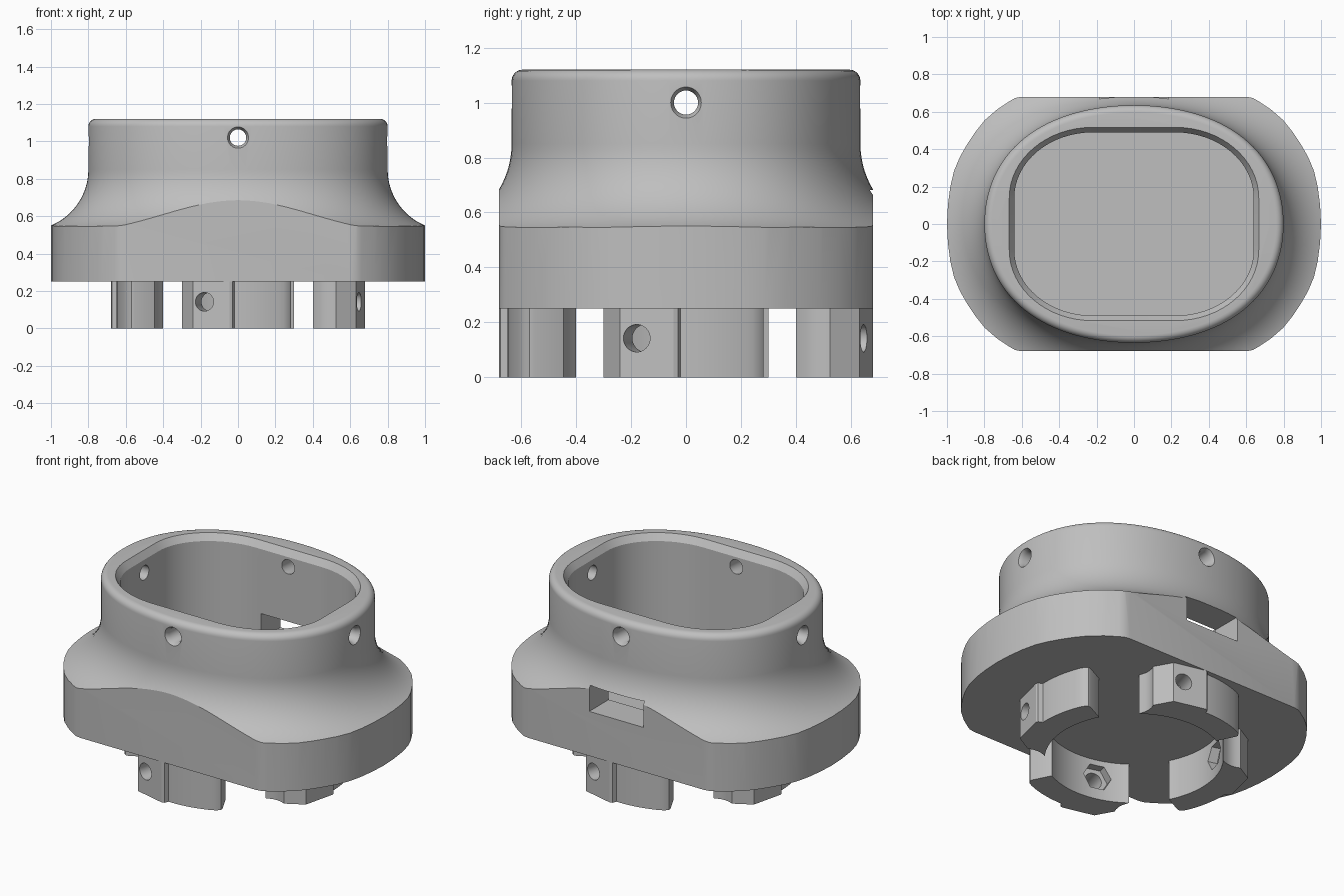
import bpy, bmesh, math
from math import sin, cos, pi, radians, sqrt
from mathutils import Matrix, Vector

cube = bpy.data.objects.get("Cube")
if cube:
    bpy.data.objects.remove(cube, do_unlink=True)

grey = bpy.data.materials.new("plain grey")
grey.use_nodes = True
GREY = (0.52, 0.52, 0.52, 1)
grey.diffuse_color = GREY
grey.node_tree.nodes["Principled BSDF"].inputs["Base Color"].default_value = GREY


def loft(name, rings):
    """Closed solid through rings of equal point count, listed bottom to top."""
    bm = bmesh.new()
    loops = [[bm.verts.new(p) for p in ring] for ring in rings]
    n = len(loops[0])
    for a, b in zip(loops, loops[1:]):
        for i in range(n):
            j = (i + 1) % n
            bm.faces.new((a[i], a[j], b[j], b[i]))
    bm.faces.new(loops[0][::-1])
    bm.faces.new(loops[-1])
    bmesh.ops.recalc_face_normals(bm, faces=bm.faces)
    me = bpy.data.meshes.new(name)
    bm.to_mesh(me)
    bm.free()
    me.materials.append(grey)
    ob = bpy.data.objects.new(name, me)
    bpy.context.collection.objects.link(ob)
    return ob


def prism(name, outline, z0, z1):
    return loft(name, [[(x, y, z) for x, y in outline] for z in (z0, z1)])


def rod(name, start, direction, stations, sides):
    """Turned cutter: stations are (distance, radius) along a direction."""
    turn = Vector(direction).to_track_quat('Z', 'Y')
    rings = []
    for d, r in stations:
        rings.append([Vector(start) + turn @ Vector((r * cos(2 * pi * i / sides),
                      r * sin(2 * pi * i / sides), d)) for i in range(sides)])
    return loft(name, rings)


def cut(ob, cutter, op='DIFFERENCE'):
    m = ob.modifiers.new(op.lower(), 'BOOLEAN')
    m.operation, m.object, m.solver = op, cutter, 'EXACT'
    bpy.context.view_layer.objects.active = ob
    bpy.ops.object.modifier_apply(modifier=m.name)
    bpy.data.objects.remove(cutter, do_unlink=True)


def smooth(ob, angle=28):
    bpy.ops.object.select_all(action='DESELECT')
    ob.select_set(True)
    bpy.context.view_layer.objects.active = ob
    bpy.ops.object.shade_smooth_by_angle(angle=radians(angle))


# Collar and flared skirt
def oval(offset, z, n=128):
    ring = []
    for i in range(n):
        t = 2 * pi * i / n
        k = 1 + 0.03 * sin(2 * t) ** 2
        normal = Vector((cos(t) / 0.8, sin(t) / 0.635)).normalized()
        ring.append((0.8 * k * cos(t) + normal.x * offset,
                     0.635 * k * sin(t) + normal.y * offset, z))
    return ring


R, TOP, RIM = 0.325, 1.12, 0.04
rings = [oval(0.31, 0.1)]
for i in range(17):
    a = radians(72) * (1 - i / 16)
    rings.append(oval(R - R * cos(a), 0.85 - R * sin(a)))
for i in range(7):
    a = pi / 2 * i / 6
    rings.append(oval(RIM * (cos(a) - 1), TOP - RIM + RIM * sin(a)))
body = loft("adapter_body", rings)

# Footprint of the base trims the skirt
quarter = [(1, 0), (0.995, 0.1), (0.982, 0.2), (0.962, 0.285), (0.93, 0.36), (0.89, 0.43),
           (0.85, 0.49), (0.797, 0.556), (0.73, 0.614), (0.66, 0.66), (0.635, 0.674), (0.6, 0.68)]
half = quarter + [(-x, y) for x, y in quarter[::-1]]
outline = half + [(x, -y) for x, y in half[-2:0:-1]]
cut(body, prism("footprint", outline, 0.25, 1.3), 'INTERSECT')


# Socket with a chamfered mouth
def socket(grow, z, steps=16):
    ring = []
    for q, (sx, sy) in enumerate(((1, 1), (-1, 1), (-1, -1), (1, -1))):
        for i in range(steps + 1):
            t = pi / 2 * (q + i / steps)
            ring.append((sx * 0.22 + (0.42 + grow) * cos(t),
                         sy * 0.14 + (0.35 + grow) * sin(t), z))
    return ring


cut(body, loft("socket", [socket(0, 0.52), socket(0, 1.08),
                          socket(0.027, TOP), socket(0.027, 1.25)]))

# Cable slot through the back wall
slot = [(-0.185, 0.4), (0.185, 0.4), (0.185, 0.9), (-0.185, 0.9)]
cut(body, prism("slot", slot, 0.525, 0.682))

# Four countersunk screw holes in the collar
for dx, dy in ((1, 0), (-1, 0), (0, 1), (0, -1)):
    wall, z = (0.8, 1.0) if dx else (0.635, 1.02)
    cut(body, rod("screw_hole", (0, 0, z), (dx, dy, 0),
                  [(0.4, 0.044), (wall - 0.025, 0.044), (wall, 0.057), (wall + 0.1, 0.057)], 32))
smooth(body)


# Four clamp legs, each with a bolt boss and a captive nut pocket
def arc(r, a0, a1, n):
    return [(r * sin(radians(a0 + (a1 - a0) * i / n)),
             -r * cos(radians(a0 + (a1 - a0) * i / n))) for i in range(n + 1)]


leg_outline = (arc(0.5, 27, -36.9, 20)
               + [(-0.287, -0.44), (-0.285, -0.47), (-0.29, -0.5), (-0.3, -0.525), (-0.24, -0.632)]
               + [(-0.045, -0.68), (-0.03, -0.675), (-0.02, -0.65)]
               + arc(0.65, 0, 22, 10)
               + [(0.268, -0.589), (0.283, -0.57), (0.281, -0.552)])
tilt = radians(15.5)
outward = Vector((-sin(tilt), -cos(tilt), 0))

for i, side in enumerate(("front", "right_side", "back", "left_side")):
    leg = prism(side + "_clamp_leg", leg_outline, 0, 0.255)
    cut(leg, rod("bolt_hole", (0, 0, 0.142), outward, [(0.3, 0.05), (0.9, 0.05)], 32))
    cut(leg, rod("nut_pocket", (0, 0, 0.142), outward, [(0.3, 0.085), (0.55, 0.085)], 6))
    leg.data.transform(Matrix.Rotation(i * pi / 2, 4, 'Z'))
    smooth(leg, 25)
